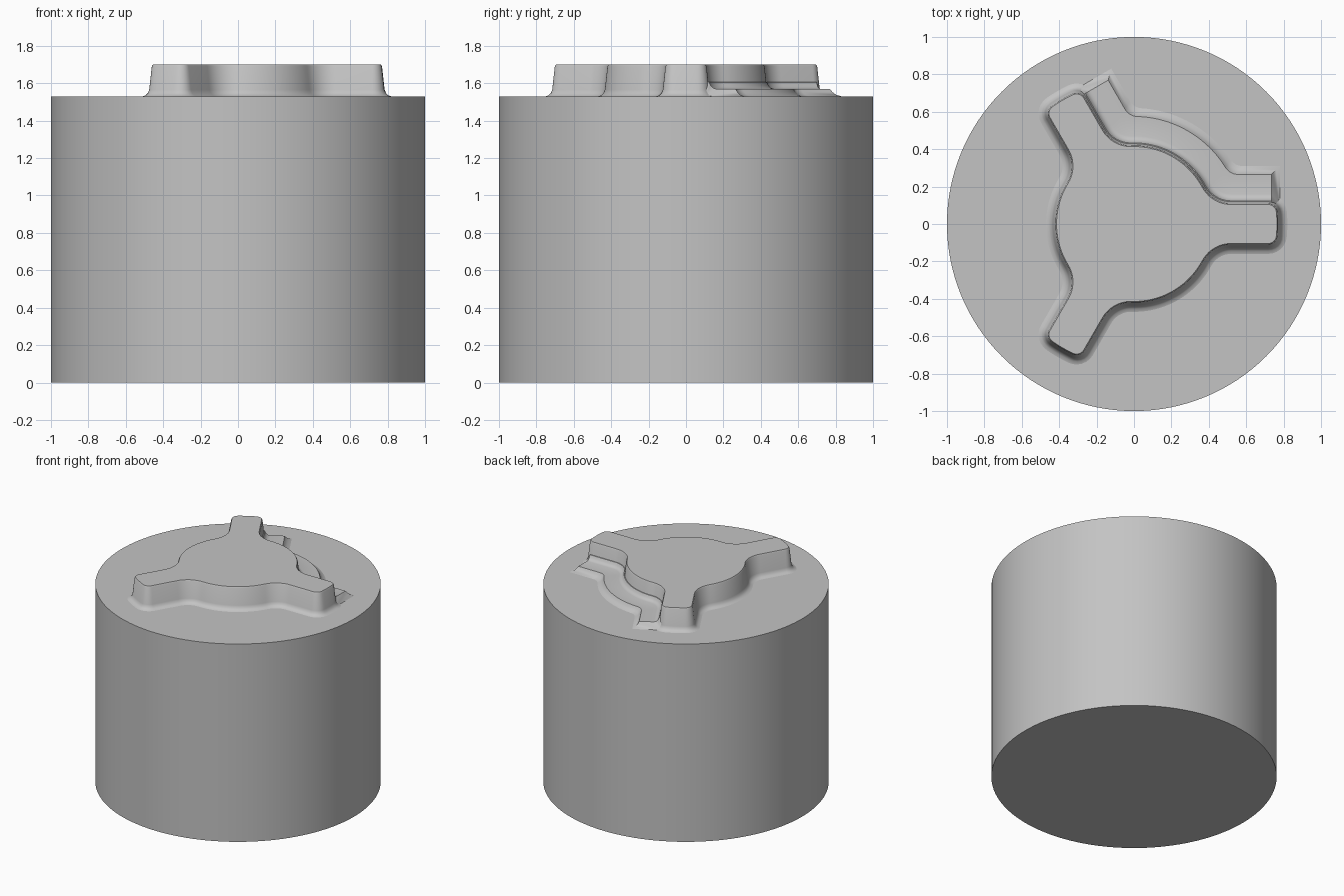
import bpy, bmesh, math
from mathutils import Matrix, Vector

if "Cube" in bpy.data.objects:
    bpy.data.objects.remove(bpy.data.objects["Cube"])

BASE_H = 1.53
ARM_W, HUB_R, TIP_R = 0.11, 0.42, 0.77

grey = bpy.data.materials.new("plain grey")
grey.diffuse_color = (0.55, 0.55, 0.55, 1)
grey.use_nodes = True
grey.node_tree.nodes["Principled BSDF"].inputs["Base Color"].default_value = grey.diffuse_color


def finish(bm, name, angle=35):
    bmesh.ops.recalc_face_normals(bm, faces=bm.faces)
    me = bpy.data.meshes.new(name)
    bm.to_mesh(me)
    bm.free()
    me.materials.append(grey)
    me.shade_smooth()
    me.set_sharp_from_angle(angle=math.radians(angle))
    ob = bpy.data.objects.new(name, me)
    bpy.context.collection.objects.link(ob)
    return ob


def arc(cx, cy, r, a0, a1, n):
    return [Vector((cx + r * math.cos(a0 + (a1 - a0) * i / n),
                    cy + r * math.sin(a0 + (a1 - a0) * i / n))) for i in range(n + 1)]


def flank(d):
    """Arm side, concave blend and hub arc up to 60 degrees, offset outward by d."""
    r = max(0.17 - d, 0.08)
    R, cy = HUB_R + d, ARM_W + d + r
    cx = math.sqrt((R + r) ** 2 - cy ** 2)
    a = math.atan2(cy, cx)
    return arc(cx, cy, r, -math.pi / 2, a - math.pi, 10) + arc(0, 0, R, a, math.pi / 3, 10)[1:]


def mirror60(pts):
    """Extend a half sector to a full 120 degree sector."""
    c, s = math.cos(2 * math.pi / 3), math.sin(2 * math.pi / 3)
    return pts + [Vector((p.x * c + p.y * s, p.x * s - p.y * c)) for p in reversed(pts[:-1])]


def outline(d):
    """Closed three-armed outline offset by d."""
    k, cy = 0.05, ARM_W - 0.05
    cx = math.sqrt((TIP_R - k) ** 2 - cy ** 2)
    a = math.atan2(cy, cx)
    half = arc(0, 0, TIP_R + d, 0, a, 4) + arc(cx, cy, k + d, a, math.pi / 2, 6)[1:] + flank(d)
    sector = mirror60(half)[:-1]
    pts = []
    for i in range(3):
        rot = Matrix.Rotation(i * 2 * math.pi / 3, 2)
        pts += [rot @ p for p in sector]
    return pts


def loft(bm, rings, closed):
    n = len(rings[0])
    for lo, hi in zip(rings, rings[1:]):
        for i in range(n if closed else n - 1):
            j = (i + 1) % n
            bm.faces.new((lo[i], lo[j], hi[j], hi[i]))


def ring(bm, pts, z):
    return [bm.verts.new((p.x, p.y, z)) for p in pts]


# Round base block
bm = bmesh.new()
bmesh.ops.create_cone(bm, cap_ends=True, segments=128, radius1=1, radius2=1, depth=BASE_H,
                      matrix=Matrix.Translation((0, 0, BASE_H / 2)))
finish(bm, "base_cylinder")

# Three-armed boss with drafted wall and filleted foot
bm = bmesh.new()
profile = [(0.05, BASE_H), (0.034, 1.535), (0.022, 1.547), (0.014, 1.565),
           (0.0, 1.69), (-0.006, 1.70)]
rings = [ring(bm, outline(d), z) for d, z in profile]
loft(bm, rings, True)
bm.faces.new(rings[-1])
finish(bm, "three_arm_boss")

# Low step between two arms, with fillets at the wall and at the floor
# (offset from the boss wall, height, end position along the arm)
bm = bmesh.new()
section = [(-0.01, 1.61, 0.735), (0.014, 1.605, 0.735), (0.022, 1.587, 0.735),
           (0.034, 1.575, 0.735), (0.05, 1.57, 0.735), (0.155, 1.57, 0.735),
           (0.165, 1.553, 0.745), (0.18, 1.538, 0.76), (0.20, BASE_H, 0.78)]
rings = []
for d, z, end in section:
    rings.append(ring(bm, mirror60([Vector((end, ARM_W + d))] + flank(d)), z))
loft(bm, rings, False)
# Sloping step ends
for k in (0, -1):
    side = [r[k] for r in rings]
    d, z, end = -0.01, BASE_H, 0.78
    foot = mirror60([Vector((end, ARM_W + d))] + flank(d))[k]
    corner = bm.verts.new((foot.x, foot.y, z))
    for a, b in zip(side, side[1:]):
        bm.faces.new((corner, a, b))
finish(bm, "corner_step")
